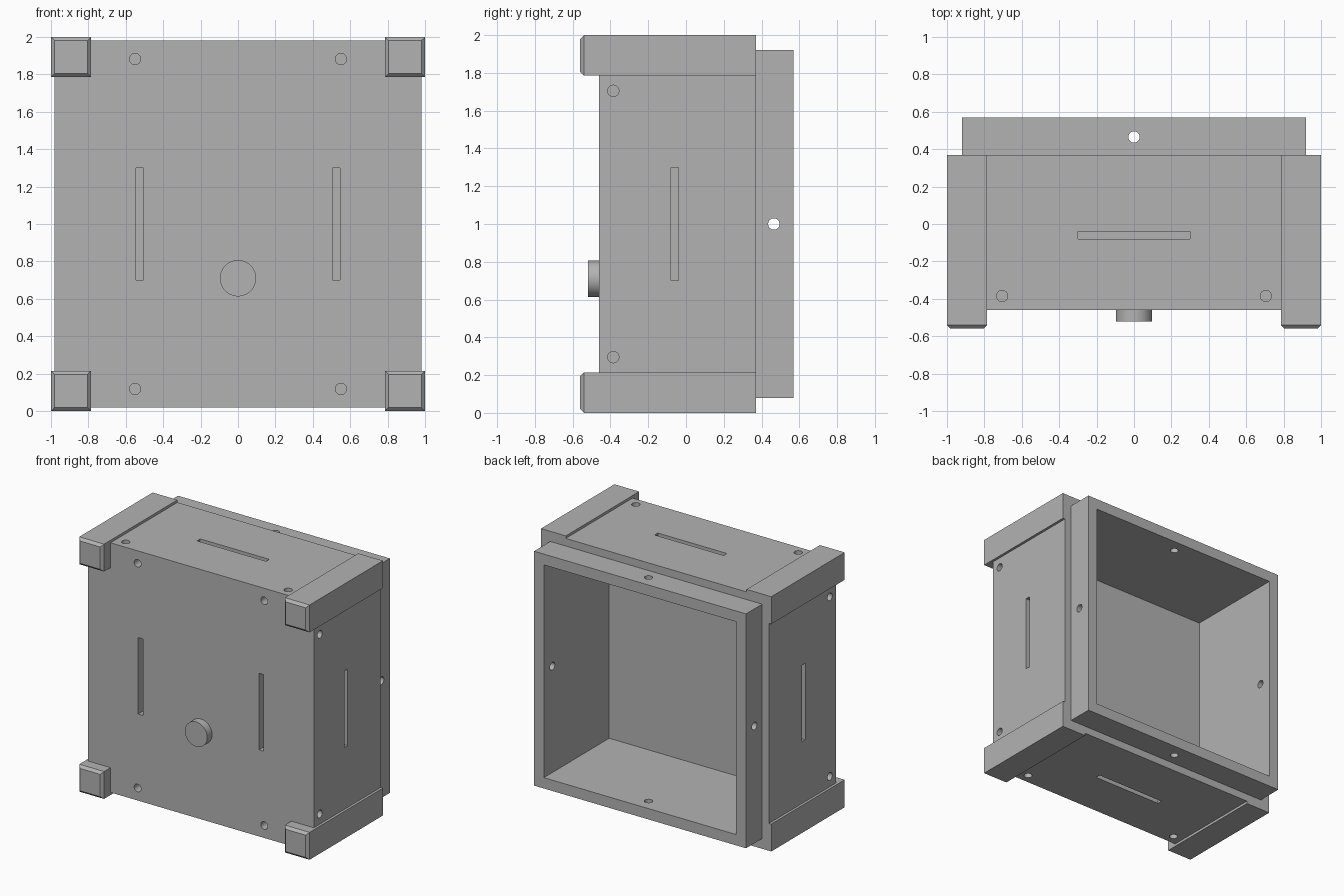
import bpy, bmesh, math
from mathutils import Matrix, Vector

cube = bpy.data.objects.get("Cube")
if cube:
    bpy.data.objects.remove(cube, do_unlink=True)

grey = bpy.data.materials.new("plain grey")
grey.use_nodes = True
grey.diffuse_color = (0.45, 0.45, 0.45, 1)
grey.node_tree.nodes["Principled BSDF"].inputs["Base Color"].default_value = (0.45, 0.45, 0.45, 1)

MID = 1.0            # height of the centre
BODY = 0.98          # half width of the body
FRONT, BACK = -0.46, 0.37
COLLAR, RIM = 0.92, 0.57
SIDES = (-1, 1)


def add_box(bm, lo, hi):
    lo, hi = Vector(lo), Vector(hi)
    m = Matrix.Translation((lo + hi) / 2) @ Matrix.Diagonal((hi - lo).to_4d())
    m[3][3] = 1
    return bmesh.ops.create_cube(bm, size=1, matrix=m)["verts"]


def add_cylinder(bm, centre, axis, radius, length, segments=32):
    turn = Vector(axis).to_track_quat("Z", "Y").to_matrix().to_4x4()
    bmesh.ops.create_cone(bm, cap_ends=True, segments=segments, radius1=radius,
                          radius2=radius, depth=length,
                          matrix=Matrix.Translation(centre) @ turn)


def finish(bm, name):
    bmesh.ops.recalc_face_normals(bm, faces=bm.faces)
    mesh = bpy.data.meshes.new(name)
    bm.to_mesh(mesh)
    bm.free()
    mesh.materials.append(grey)
    obj = bpy.data.objects.new(name, mesh)
    bpy.context.collection.objects.link(obj)
    return obj


def combine(target, tool, operation):
    bpy.context.view_layer.objects.active = target
    mod = target.modifiers.new(operation.lower(), "BOOLEAN")
    mod.operation, mod.solver, mod.object = operation, "EXACT", tool
    bpy.ops.object.modifier_apply(modifier=mod.name)
    bpy.data.objects.remove(tool, do_unlink=True)


# Main body
bm = bmesh.new()
add_box(bm, (-BODY, FRONT, MID - BODY), (BODY, BACK, MID + BODY))
housing = finish(bm, "housing")

# Rear collar
bm = bmesh.new()
add_box(bm, (-COLLAR, 0.2, MID - COLLAR), (COLLAR, RIM, MID + COLLAR))
combine(housing, finish(bm, "rear_collar"), "UNION")

# Four corner feet with chamfered front ends
bm = bmesh.new()
for sx in SIDES:
    for sz in SIDES:
        xs = sorted((sx * 0.785, sx))
        zs = sorted((MID + sz * 0.785, MID + sz))
        verts = add_box(bm, (xs[0], -0.56, zs[0]), (xs[1], BACK, zs[1]))
        edges = [e for e in bm.edges if e.verts[0] in verts
                 and all(v.co.y < -0.55 for v in e.verts)]
        bmesh.ops.bevel(bm, geom=edges, offset=0.02, segments=1, affect="EDGES")
combine(housing, finish(bm, "corner_feet"), "UNION")

# Open cavity at the back
bm = bmesh.new()
add_box(bm, (-0.835, -0.24, MID - 0.835), (0.835, RIM + 0.1, MID + 0.835))
combine(housing, finish(bm, "cavity"), "DIFFERENCE")

# Blind slots and screw holes, plus through holes in the collar
bm = bmesh.new()
DEEP, LONG, HALF, HOLE = 0.08, 0.3, 0.02, 0.03
for s in SIDES:
    inner, outer = BODY - DEEP, BODY + DEEP
    xs = sorted((s * inner, s * outer))
    slot_y = (-0.06 - HALF, -0.06 + HALF)
    # side and top or bottom slots
    add_box(bm, (xs[0], slot_y[0], MID - LONG), (xs[1], slot_y[1], MID + LONG))
    add_box(bm, (-LONG, slot_y[0], MID + xs[0]), (LONG, slot_y[1], MID + xs[1]))
    # front slots
    add_box(bm, (s * 0.525 - HALF, FRONT - DEEP, MID - LONG),
            (s * 0.525 + HALF, FRONT + DEEP, MID + LONG))
    # collar holes
    add_cylinder(bm, (s * 0.88, 0.465, MID), (1, 0, 0), HOLE, 0.2)
    add_cylinder(bm, (0, 0.465, MID + s * 0.88), (0, 0, 1), HOLE, 0.2)
    for t in SIDES:
        add_cylinder(bm, (s * BODY, -0.385, MID + t * 0.705), (1, 0, 0), HOLE, 2 * DEEP)
        add_cylinder(bm, (t * 0.705, -0.385, MID + s * BODY), (0, 0, 1), HOLE, 2 * DEEP)
        add_cylinder(bm, (s * 0.55, FRONT, MID + t * 0.882), (0, 1, 0), HOLE, 2 * DEEP)
combine(housing, finish(bm, "slots_and_holes"), "DIFFERENCE")

# Round front knob
bm = bmesh.new()
add_cylinder(bm, (0, -0.485, 0.71), (0, 1, 0), 0.097, 0.07, 48)
knob = finish(bm, "front_knob")

for obj in (housing, knob):
    bpy.ops.object.select_all(action="DESELECT")
    obj.select_set(True)
    bpy.context.view_layer.objects.active = obj
    bpy.ops.object.shade_smooth_by_angle(angle=math.radians(30))
